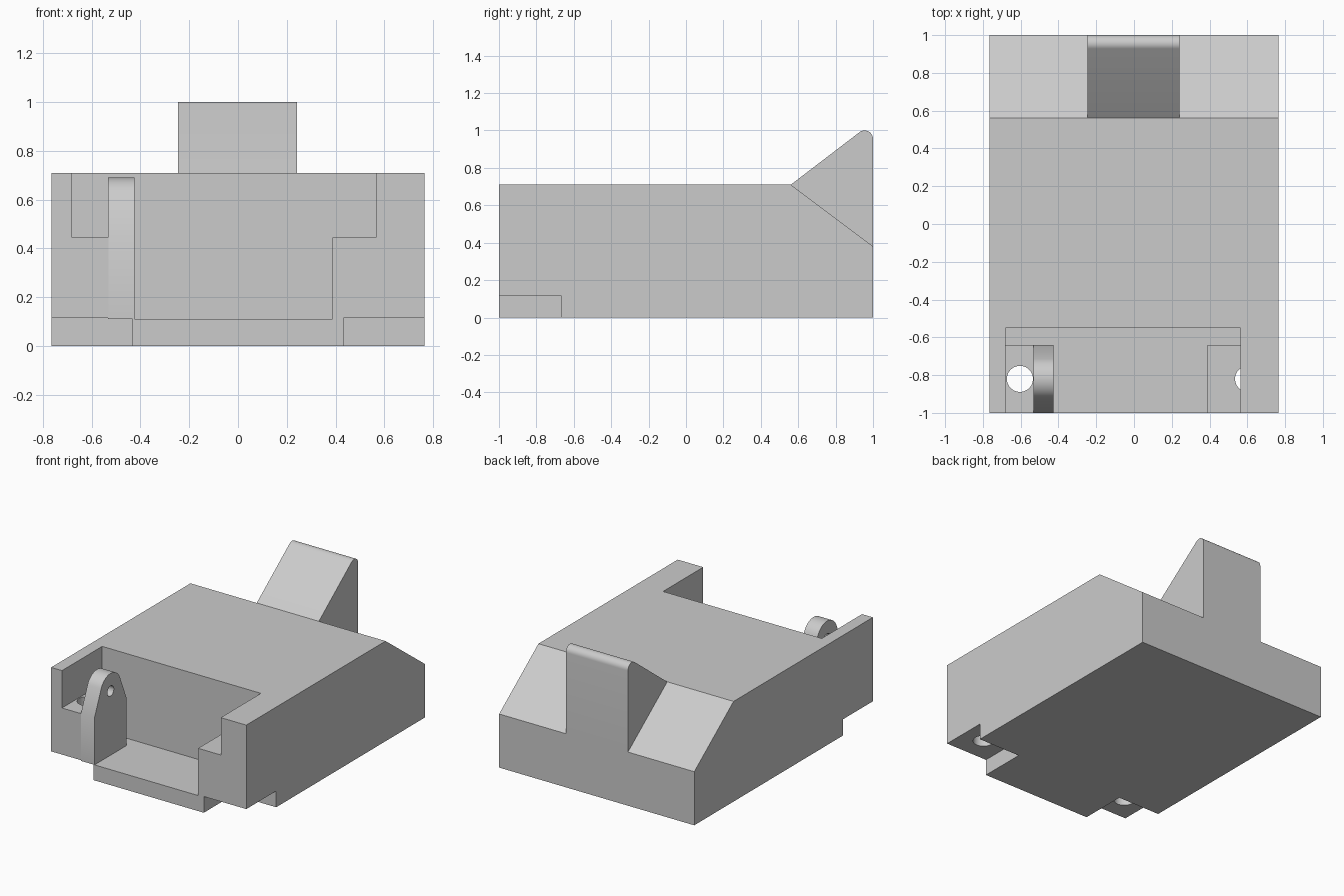
import bpy, bmesh, math
from mathutils import Vector

if "Cube" in bpy.data.objects:
    bpy.data.objects.remove(bpy.data.objects["Cube"], do_unlink=True)

GREY = (0.6, 0.6, 0.6, 1)
mat = bpy.data.materials.new("light_grey")
mat.use_nodes = True
mat.diffuse_color = GREY
mat.node_tree.nodes["Principled BSDF"].inputs["Base Color"].default_value = GREY


def prism(name, outline, axis, low, high):
    """Extrude an outline along x (points are y, z) or along z (points are x, y)."""
    bm = bmesh.new()
    if axis == "x":
        verts = [bm.verts.new((low, a, b)) for a, b in outline]
        step = Vector((high - low, 0, 0))
    else:
        verts = [bm.verts.new((a, b, low)) for a, b in outline]
        step = Vector((0, 0, high - low))
    base = bm.faces.new(verts)
    grown = bmesh.ops.extrude_face_region(bm, geom=[base], use_keep_orig=True)["geom"]
    moved = [g for g in grown if isinstance(g, bmesh.types.BMVert)]
    bmesh.ops.translate(bm, verts=moved, vec=step)
    bmesh.ops.recalc_face_normals(bm, faces=bm.faces)
    mesh = bpy.data.meshes.new(name)
    bm.to_mesh(mesh)
    bm.free()
    mesh.materials.append(mat)
    ob = bpy.data.objects.new(name, mesh)
    bpy.context.collection.objects.link(ob)
    return ob


def rect(x0, x1, y0, y1):
    return [(x0, y0), (x1, y0), (x1, y1), (x0, y1)]


def arc(a, b, r, start, end, steps=20):
    angles = [math.radians(start + (end - start) * i / steps) for i in range(steps + 1)]
    return [(a + r * math.cos(t), b + r * math.sin(t)) for t in angles]


def circle(a, b, r):
    return arc(a, b, r, 0, 360, 40)[:-1]


def activate(ob):
    bpy.ops.object.select_all(action="DESELECT")
    ob.select_set(True)
    bpy.context.view_layer.objects.active = ob


def cut(ob, cutter):
    cutter.hide_render = True
    mod = ob.modifiers.new("cut", "BOOLEAN")
    mod.operation = "DIFFERENCE"
    mod.solver = "EXACT"
    mod.object = cutter
    activate(ob)
    bpy.ops.object.modifier_apply(modifier=mod.name)
    bpy.data.objects.remove(cutter, do_unlink=True)


def smooth(ob):
    activate(ob)
    bpy.ops.object.shade_smooth_by_angle(angle=math.radians(30))


# Main block with a sloped rear edge
W = 0.765
body = prism("body", [(-1, 0), (-1, 0.71), (0.56, 0.71), (1, 0.38), (1, 0)], "x", -W, W)

# Front pocket: a wide upper opening and a deeper T-shaped floor
left, right, back, step_y = 0.565, -0.68, -0.55, -0.64
cut(body, prism("upper_cut", rect(right, left, -1.2, back), "z", 0.445, 1.2))
floor = [(-0.53, -1.2), (-0.53, step_y), (right, step_y), (right, back),
         (left, back), (left, step_y), (0.388, step_y), (0.388, -1.2)]
cut(body, prism("floor_cut", floor, "z", 0.11, 0.6))

# Lower corner notches and the upright holes above them
for s in (-1, 1):
    x0, x1 = sorted((s * 0.432, s * 0.9))
    cut(body, prism("notch_cut", rect(x0, x1, -1.2, -0.665), "z", -0.2, 0.115))
    cut(body, prism("hole_cut", circle(s * 0.604, -0.82, 0.069), "z", 0.05, 0.447))
smooth(body)

# Rounded lug with a pivot hole
cy, cz, r = -0.82, 0.575, 0.115
reach = Vector((0.18, cz - 0.445))
tangent = math.degrees(math.acos(r / reach.length) - math.atan2(reach.y, reach.x))
lug_outline = [(-1, 0.11), (step_y, 0.11), (step_y, 0.445)]
lug_outline += arc(cy, cz, r, tangent, 180 - tangent) + [(-1, 0.445)]
lug = prism("hinge_lug", lug_outline, "x", -0.532, -0.425)
cut(lug, prism("pivot_cut", circle(cy, 0.565, 0.036), "x", -0.7, -0.3))
smooth(lug)

# Rear fin with a rounded crest, flush with the back
fin_outline = [(0.56, 0.71), (1, 0.38)] + arc(0.955, 0.955, 0.045, 0, 127, 12)
smooth(prism("rear_fin", fin_outline, "x", -0.245, 0.242))
